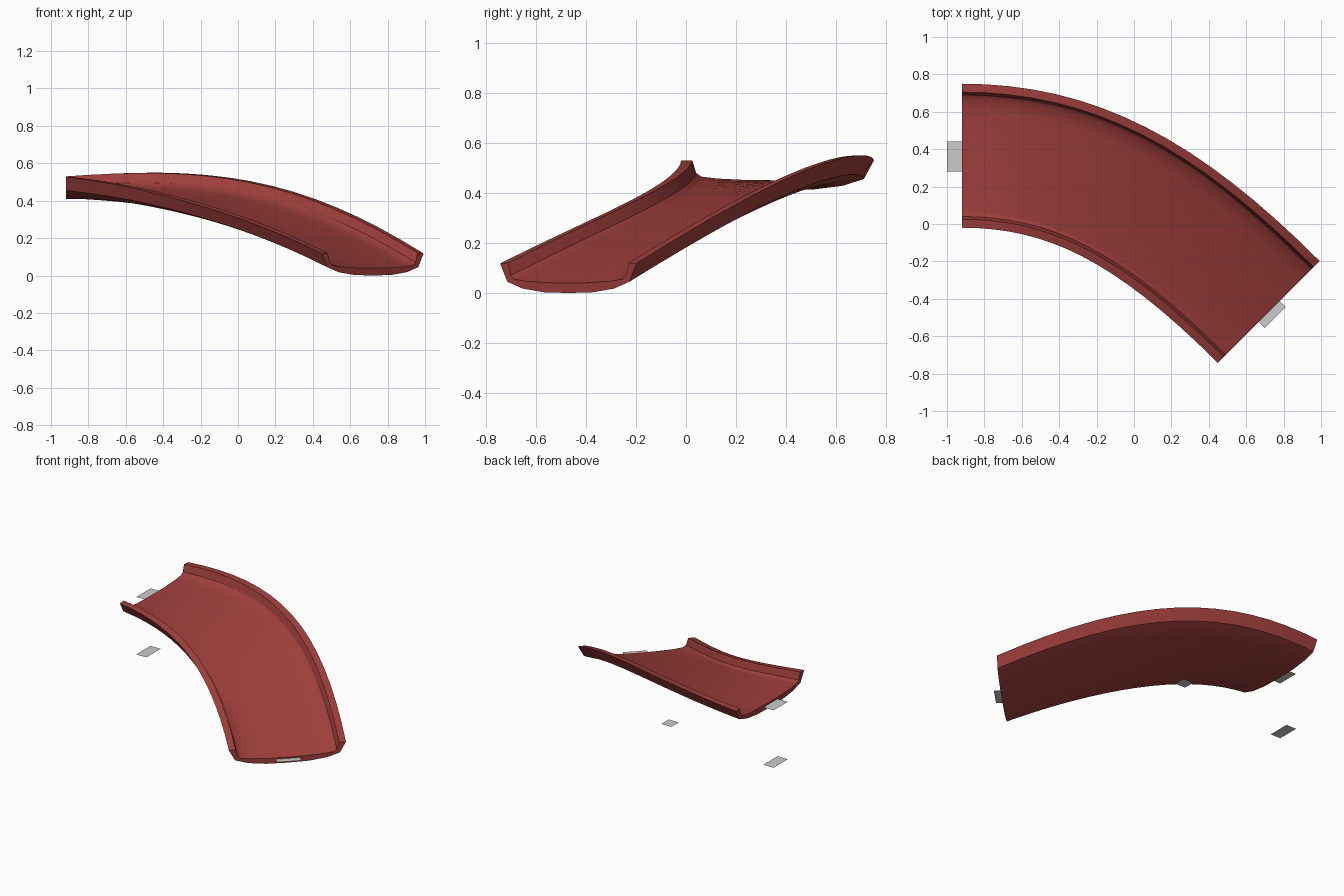
import bpy, bmesh, math
from mathutils import Vector

if "Cube" in bpy.data.objects:
    bpy.data.objects.remove(bpy.data.objects["Cube"])

red = bpy.data.materials.new("dark_red")
red.diffuse_color = (0.35, 0.05, 0.045, 1)
red.use_nodes = True
red.node_tree.nodes["Principled BSDF"].inputs["Base Color"].default_value = red.diffuse_color

# centre line of the underside: level at the top, turning 45 degrees on the way down
P = [Vector(p) for p in ((-0.92, 0.365, 0.41), (-0.34, 0.365, 0.41),
                         (0.12, 0.13, 0.34), (0.72, -0.47, 0.0))]


def path(t):
    s = 1 - t
    pos = P[0] * s**3 + P[1] * 3*s*s*t + P[2] * 3*s*t*t + P[3] * t**3
    tan = (P[1] - P[0]) * s*s + (P[2] - P[1]) * 2*s*t + (P[3] - P[2]) * t*t
    side = Vector((-tan.y, tan.x, 0)).normalized()
    return pos, side


# half cross-section (across, up): underside out to the lip, then back along the bed
half = [(0, 0), (0.14, 0.003), (0.26, 0.018), (0.345, 0.045), (0.385, 0.118),
        (0.34, 0.12), (0.325, 0.07), (0.305, 0.055), (0.24, 0.047), (0.12, 0.041), (0, 0.04)]
section = half + [(-u, z) for u, z in reversed(half[1:-1])]

# chute: sweep the section, banked outwards in the middle of the bend
bm = bmesh.new()
N = 16
rings = []
for i in range(N + 1):
    t = i / N
    pos, side = path(t)
    bank = 0.14 * math.sin(math.pi * t)
    rings.append([bm.verts.new(pos + side * u + Vector((0, 0, z + bank * u)))
                  for u, z in section])
n = len(section)
for a, b in zip(rings, rings[1:]):
    for j in range(n):
        k = (j + 1) % n
        bm.faces.new((a[j], a[k], b[k], b[j]))
# end caps, filled as strips between underside and bed
m = len(half)
for r in (rings[0], rings[-1]):
    right = r[:m]
    left = [r[0]] + r[:m - 2:-1]
    left = [r[0]] + [r[n - j] for j in range(1, m - 1)] + [r[m - 1]]
    for s in (right, left):
        for j in range(m // 2):
            quad = [s[j], s[j + 1], s[m - 2 - j], s[m - 1 - j]]
            if len(set(quad)) == 4:
                bm.faces.new(quad)
            elif len(set(quad)) == 3:
                bm.faces.new(list(dict.fromkeys(quad)))
bmesh.ops.recalc_face_normals(bm, faces=bm.faces)
mesh = bpy.data.meshes.new("slide_chute")
bm.to_mesh(mesh)
bm.free()
chute = bpy.data.objects.new("slide_chute", mesh)
bpy.context.collection.objects.link(chute)
mesh.materials.append(red)
bpy.context.view_layer.objects.active = chute
chute.select_set(True)
bpy.ops.object.shade_smooth_by_angle(angle=math.radians(30))


# small flat marker plates
def plate(name, loc, sx, sy, angle=0):
    bpy.ops.mesh.primitive_plane_add(size=1, location=loc, rotation=(0, 0, math.radians(angle)))
    o = bpy.context.object
    o.name = name
    o.scale = (sx, sy, 1)


plate("top_plate", (-0.96, 0.36, 0.437), 0.08, 0.16)
plate("ground_plate", (-0.96, 0.36, 0.027), 0.08, 0.16)
plate("bottom_plate", (0.727, -0.472, 0.03), 0.08, 0.16, -45)
plate("under_plate", (-0.125, 0.358, 0.08), 0.08, 0.084)
